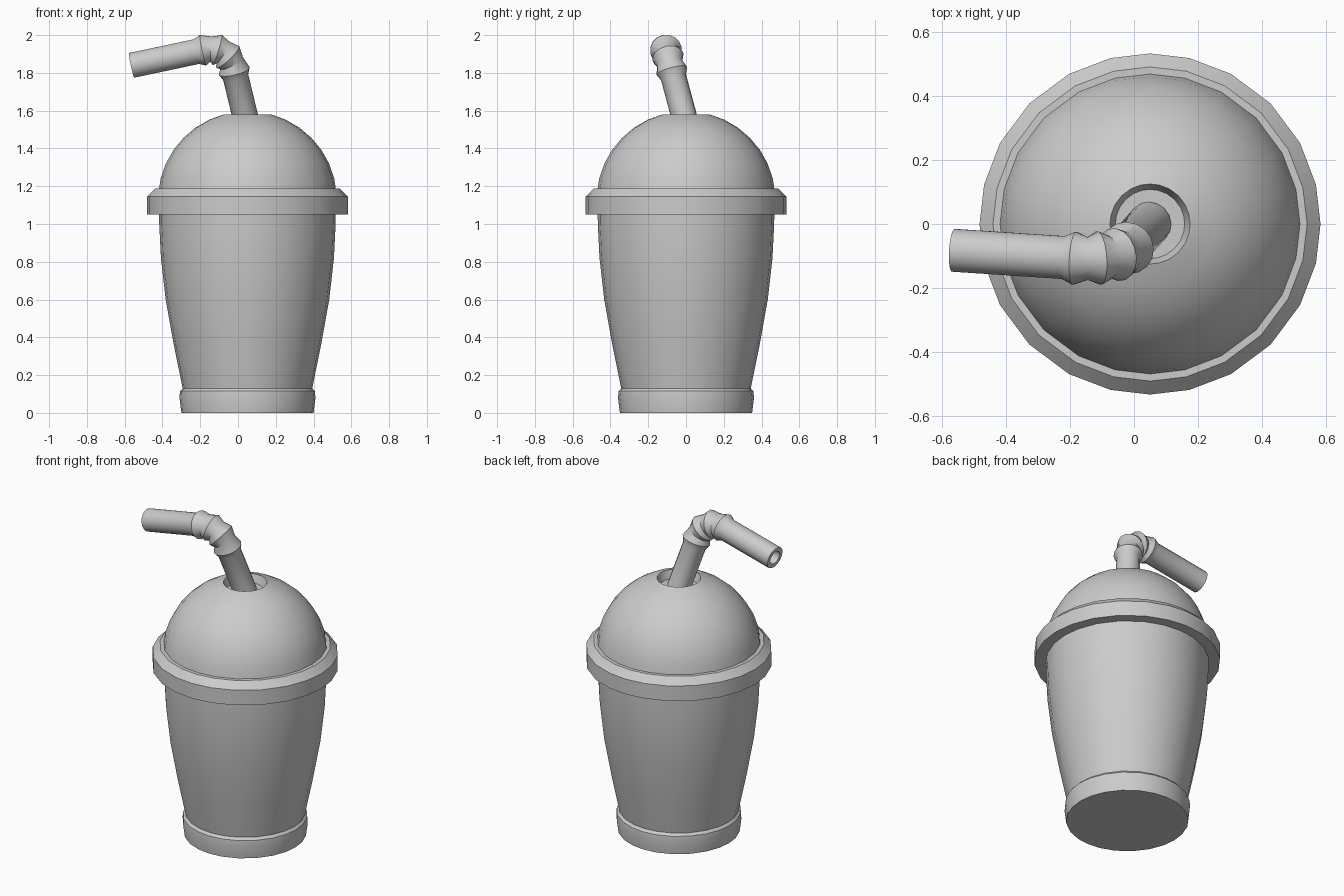
import bpy, bmesh, math
from mathutils import Vector

if "Cube" in bpy.data.objects:
    bpy.data.objects.remove(bpy.data.objects["Cube"])

SIDES = 24
AXIS = Vector((0.05, 0, 0))


def finish(name, bm, angle=35):
    bmesh.ops.recalc_face_normals(bm, faces=bm.faces)
    me = bpy.data.meshes.new(name)
    bm.to_mesh(me)
    bm.free()
    ob = bpy.data.objects.new(name, me)
    bpy.context.collection.objects.link(ob)
    bpy.ops.object.select_all(action='DESELECT')
    ob.select_set(True)
    bpy.context.view_layer.objects.active = ob
    bpy.ops.object.shade_smooth_by_angle(angle=math.radians(angle))
    return ob


def skin(bm, loops, closed=False, cap_start=False, cap_end=False):
    """Bridge successive rings of points with quads."""
    rings = [[bm.verts.new(p) for p in loop] for loop in loops]
    pairs = list(zip(rings, rings[1:]))
    if closed:
        pairs.append((rings[-1], rings[0]))
    for a, b in pairs:
        n = len(a)
        for i in range(n):
            j = (i + 1) % n
            bm.faces.new((a[i], a[j], b[j], b[i]))
    if cap_start:
        bm.faces.new(rings[0])
    if cap_end:
        bm.faces.new(rings[-1])


def lathe(name, profile, **kw):
    loops = []
    for r, z in profile:
        ring = []
        for i in range(SIDES):
            a = math.tau * i / SIDES
            a -= 0.033 * math.sin(4 * a)
            ring.append(AXIS + Vector((r * math.cos(a), r * math.sin(a), z)))
        loops.append(ring)
    bm = bmesh.new()
    skin(bm, loops, **kw)
    return finish(name, bm)


# Tapered cup with a foot band
lathe("cup", [(0.35, 0), (0.36, 0.08), (0.357, 0.115), (0.343, 0.13), (0.39, 0.36),
              (0.433, 0.6), (0.458, 0.82), (0.467, 1.0), (0.468, 1.12)],
      cap_start=True, cap_end=True)

# Lid rim
lathe("lid_rim", [(0.45, 1.05), (0.532, 1.05), (0.532, 1.145), (0.49, 1.187), (0.45, 1.187)],
      closed=True)

# Domed lid with a recessed straw hole
dome = []
top_angle = math.acos(0.125 / 0.473)
start_angle = math.asin(0.03 / 0.465)
for k in range(8):
    a = start_angle + (top_angle - start_angle) * k / 7
    dome.append((0.473 * math.cos(a), 1.13 + 0.467 * math.sin(a)))
lathe("dome_lid", dome + [(0.108, 1.53)], cap_start=True, cap_end=True)

# Bendy straw: straight stem, ridged elbow, straight mouthpiece
p0, p1, p2 = Vector((-0.02, -0.075, 1.81)), Vector((-0.055, -0.113, 1.95)), Vector((-0.185, -0.107, 1.92))
base, tip = Vector((0.05, 0.003, 1.52)), Vector((-0.563, -0.082, 1.84))
d0, d2 = (p0 - base).normalized(), (tip - p2).normalized()
R, RIDGE, BORE = 0.068, 0.084, 0.042
path = [(base, d0, R), (p0 - d0 * 0.035, d0, R)]
for k in range(7):
    t = k / 6
    pos = p0 * (1 - t) ** 2 + p1 * 2 * t * (1 - t) + p2 * t * t
    tan = d0.slerp(d2, t)
    path.append((pos, tan, RIDGE if k % 2 == 0 else R))
path += [(p2 + d2 * 0.035, d2, R), (tip, d2, R), (tip, d2, BORE), (tip - d2 * 0.3, d2, BORE)]

loops = []
side = Vector((0, 1, 0))
for pos, tan, r in path:
    side = (side - tan * side.dot(tan)).normalized()
    up = tan.cross(side)
    loops.append([pos + r * (side * math.cos(math.tau * i / 16) + up * math.sin(math.tau * i / 16))
                  for i in range(16)])
bm = bmesh.new()
skin(bm, loops, cap_start=True, cap_end=True)
finish("straw", bm, 30)
